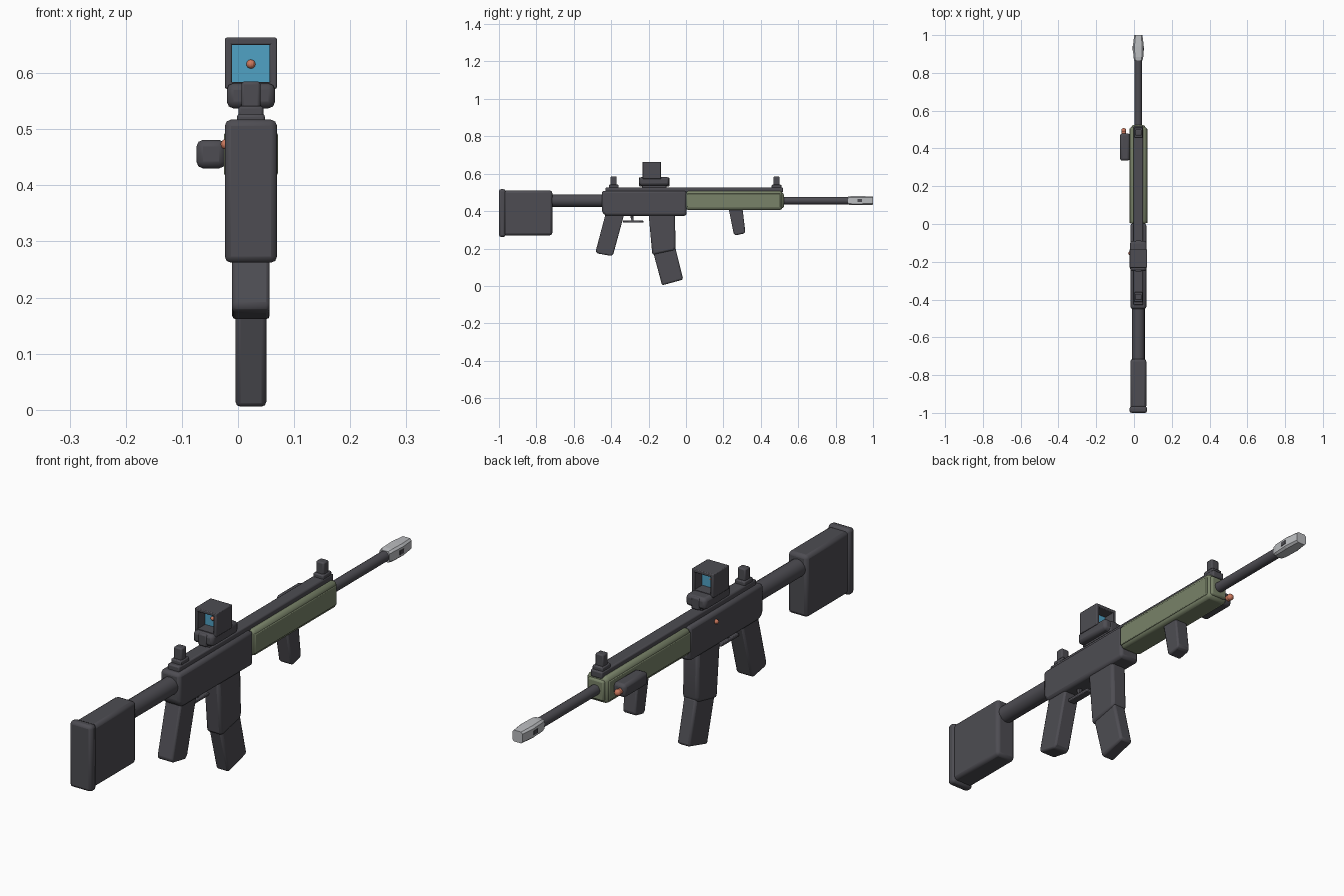
import bpy, bmesh, math
from mathutils import Matrix, Vector

if "Cube" in bpy.data.objects:
    bpy.data.objects.remove(bpy.data.objects["Cube"])

CX = 0.023  # centre line of the body
AXIS_Z = 0.456  # bore height


def material(name, rgb):
    m = bpy.data.materials.new(name)
    m.use_nodes = True
    m.diffuse_color = (*rgb, 1)
    m.node_tree.nodes["Principled BSDF"].inputs["Base Color"].default_value = (*rgb, 1)
    return m


DARK = material("dark grey", (0.075, 0.073, 0.085))
GREEN = material("olive green", (0.19, 0.225, 0.14))
STEEL = material("light steel", (0.5, 0.51, 0.53))
GLASS = material("blue glass", (0.08, 0.36, 0.56))
CORAL = material("coral", (0.6, 0.19, 0.11))


def finish(bm, name, mat, bevel=0.0, segments=2, smooth=True):
    bmesh.ops.recalc_face_normals(bm, faces=bm.faces)
    mesh = bpy.data.meshes.new(name)
    bm.to_mesh(mesh)
    bm.free()
    mesh.materials.append(mat)
    ob = bpy.data.objects.new(name, mesh)
    bpy.context.collection.objects.link(ob)
    if bevel:
        mod = ob.modifiers.new("Bevel", "BEVEL")
        mod.width = bevel
        mod.segments = segments
        mod.limit_method = "ANGLE"
    if smooth:
        bpy.ops.object.select_all(action="DESELECT")
        ob.select_set(True)
        bpy.context.view_layer.objects.active = ob
        bpy.ops.object.shade_smooth_by_angle(angle=math.radians(25))
    return ob


def prism(name, profile, width, mat, bevel=0.0, x=CX, segments=2):
    """Extrude a side profile of (y, z) points across x."""
    bm = bmesh.new()
    face = bm.faces.new([bm.verts.new((x - width / 2, y, z)) for y, z in profile])
    out = bmesh.ops.extrude_face_region(bm, geom=[face])
    moved = [v for v in out["geom"] if isinstance(v, bmesh.types.BMVert)]
    bmesh.ops.translate(bm, vec=(width, 0, 0), verts=moved)
    return finish(bm, name, mat, bevel, segments)


def box(name, y, z, width, mat, bevel=0.0, x=CX, segments=2):
    corners = [(y[0], z[0]), (y[1], z[0]), (y[1], z[1]), (y[0], z[1])]
    return prism(name, corners, width, mat, bevel, x, segments)


def tube(name, y0, y1, radius, mat, x=CX, z=AXIS_Z, sides=16):
    bm = bmesh.new()
    place = Matrix.Translation((x, (y0 + y1) / 2, z)) @ Matrix.Rotation(math.pi / 2, 4, "X")
    bmesh.ops.create_cone(bm, cap_ends=True, segments=sides, radius1=radius,
                          radius2=radius, depth=y1 - y0, matrix=place)
    return finish(bm, name, mat)


def ball(name, centre, radius, mat):
    bm = bmesh.new()
    bmesh.ops.create_uvsphere(bm, u_segments=12, v_segments=8, radius=radius,
                              matrix=Matrix.Translation(Vector(centre)))
    return finish(bm, name, mat)


# Stock and buffer tube
box("stock", (-0.975, -0.715), (0.27, 0.51), 0.084, DARK, 0.013)
box("butt_pad", (-1.0, -0.965), (0.262, 0.517), 0.093, DARK, 0.011)
tube("buffer_tube", -0.73, -0.43, 0.034, DARK)

# Receiver with clipped rear corner
prism("receiver", [(-0.45, 0.395), (-0.43, 0.375), (0.003, 0.375), (0.003, 0.508),
                   (-0.45, 0.508)], 0.084, DARK, 0.012)
ball("receiver_button", (-0.022, -0.155, 0.473), 0.009, CORAL)

# Handguard with raised side panels and front collar
box("handguard", (0.0, 0.515), (0.405, 0.508), 0.09, GREEN, 0.014)
box("handguard_side_panels", (0.005, 0.505), (0.418, 0.493), 0.096, GREEN, 0.003)
box("handguard_front_cap", (0.505, 0.523), (0.417, 0.496), 0.07, GREEN, 0.007)

# Top rail
box("top_rail", (-0.43, 0.518), (0.5, 0.527), 0.05, DARK, 0.005)

# Iron sights
for label, y in (("rear", -0.387), ("front", 0.484)):
    box(label + "_sight_base", (y - 0.026, y + 0.026), (0.52, 0.541), 0.044, DARK, 0.004)
    box(label + "_sight_post", (y - 0.016, y + 0.016), (0.53, 0.585), 0.034, DARK, 0.005)

# Optic: clamp, base, open hood, lens and aiming dot
box("optic_clamp", (-0.235, -0.105), (0.523, 0.55), 0.038, DARK, 0.003)
box("optic_base", (-0.25, -0.09), (0.537, 0.582), 0.086, DARK, 0.012)
box("optic_base_centre", (-0.252, -0.088), (0.532, 0.58), 0.036, DARK, 0.006)
for side in (-1, 1):
    label = "left" if side > 0 else "right"
    box("optic_hood_" + label, (-0.232, -0.134), (0.572, 0.663), 0.013, DARK, 0.003,
        x=CX + side * 0.04)
box("optic_hood_top", (-0.232, -0.134), (0.65, 0.663), 0.093, DARK, 0.003)
box("optic_hood_floor", (-0.232, -0.134), (0.572, 0.584), 0.08, DARK)
box("optic_lens", (-0.186, -0.18), (0.58, 0.652), 0.07, GLASS)
ball("aiming_dot", (CX, -0.187, 0.616), 0.008, CORAL)

# Pistol grip, trigger and guard
prism("pistol_grip", [(-0.43, 0.385), (-0.483, 0.185), (-0.475, 0.174), (-0.4, 0.16),
                      (-0.388, 0.172), (-0.33, 0.385)], 0.067, DARK, 0.012)
box("trigger_guard", (-0.338, -0.228), (0.338, 0.35), 0.03, DARK, 0.003)
prism("trigger", [(-0.3, 0.38), (-0.29, 0.345), (-0.28, 0.345), (-0.282, 0.38)],
      0.014, DARK, 0.002)

# Magazine in two angled sections
prism("magazine_well", [(-0.2, 0.385), (-0.18, 0.165), (-0.06, 0.19), (-0.055, 0.21),
                        (-0.06, 0.385)], 0.067, DARK, 0.011)
prism("magazine", [(-0.178, 0.19), (-0.128, 0.003), (-0.015, 0.034), (-0.057, 0.205)],
      0.055, DARK, 0.009)

# Angled foregrip
prism("foregrip", [(0.228, 0.415), (0.255, 0.28), (0.263, 0.27), (0.31, 0.28),
                   (0.317, 0.29), (0.302, 0.415)], 0.055, DARK, 0.011)

# Side laser module
box("laser_module", (0.335, 0.48), (0.43, 0.481), 0.052, DARK, 0.012, x=-0.048)
tube("laser_emitter", 0.47, 0.495, 0.011, CORAL, x=-0.054, z=0.455, sides=12)
ball("laser_tip", (-0.054, 0.495, 0.455), 0.013, CORAL)

# Barrel
tube("barrel", 0.5, 0.88, 0.02, DARK)

# Muzzle brake: chamfered square sections swept along the bore
bm = bmesh.new()
rings = []
for y, half_x, half_z in ((0.865, 0.022, 0.021), (0.885, 0.026, 0.024),
                          (0.94, 0.029, 0.024), (1.0, 0.022, 0.022)):
    cut = 0.7
    corners = [(1, cut), (cut, 1), (-cut, 1), (-1, cut),
               (-1, -cut), (-cut, -1), (cut, -1), (1, -cut)]
    rings.append([bm.verts.new((CX + a * half_x, y, AXIS_Z + b * half_z))
                  for a, b in corners])
for a, b in zip(rings, rings[1:]):
    for i in range(8):
        j = (i + 1) % 8
        bm.faces.new((a[i], a[j], b[j], b[i]))
bm.faces.new(rings[0])
bm.faces.new(rings[-1])
finish(bm, "muzzle_brake", STEEL, smooth=False)
for side in (-1, 1):
    box("muzzle_port_" + ("left" if side > 0 else "right"), (0.918, 0.942),
        (0.448, 0.464), 0.006, DARK, x=CX + side * 0.0275)
